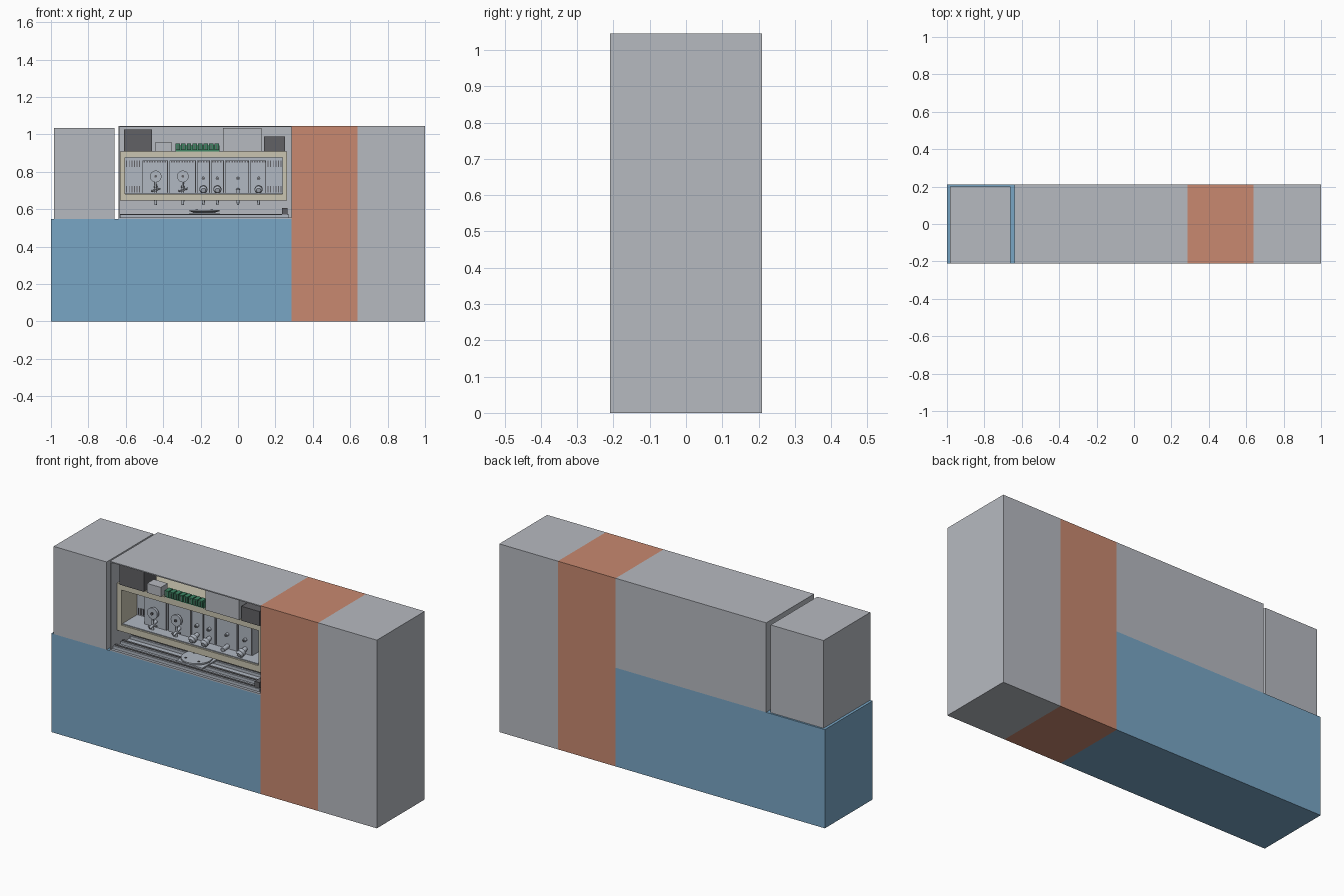
import bpy, bmesh
from mathutils import Matrix, Vector

if "Cube" in bpy.data.objects:
    bpy.data.objects.remove(bpy.data.objects["Cube"])


def material(name, rgb):
    m = bpy.data.materials.new(name)
    m.use_nodes = True
    m.diffuse_color = (*rgb, 1)
    m.node_tree.nodes["Principled BSDF"].inputs["Base Color"].default_value = (*rgb, 1)
    return m


GREY = material("housing grey", (0.47, 0.49, 0.53))
BLUE = material("cabinet blue", (0.19, 0.38, 0.56))
ORANGE = material("band orange", (0.58, 0.25, 0.16))
CREAM = material("frame cream", (0.59, 0.56, 0.44))
DARK = material("dark grey", (0.12, 0.12, 0.13))
GREEN = material("terminal green", (0.05, 0.24, 0.13))
STEEL = material("steel", (0.44, 0.48, 0.54))


def finish(name, bm, mat):
    mesh = bpy.data.meshes.new(name)
    bm.to_mesh(mesh)
    bm.free()
    mesh.materials.append(mat)
    ob = bpy.data.objects.new(name, mesh)
    bpy.context.collection.objects.link(ob)
    return ob


def boxes(name, mat, spans):
    """One object made of boxes, each given as (x0, x1, y0, y1, z0, z1)."""
    bm = bmesh.new()
    for x0, x1, y0, y1, z0, z1 in spans:
        centre = Vector((x0 + x1, y0 + y1, z0 + z1)) / 2
        size = Matrix.Diagonal((x1 - x0, y1 - y0, z1 - z0, 1))
        bmesh.ops.create_cube(bm, size=1, matrix=Matrix.Translation(centre) @ size)
    return finish(name, bm, mat)


def rods(name, mat, items, sides=24):
    """Cylinders or cones, each given as (start, end, start radius, end radius)."""
    bm = bmesh.new()
    for a, b, r0, r1 in items:
        a, b = Vector(a), Vector(b)
        turn = (b - a).to_track_quat("Z", "Y").to_matrix().to_4x4()
        bmesh.ops.create_cone(bm, cap_ends=True, segments=sides, radius1=r0, radius2=r1,
                              depth=(b - a).length,
                              matrix=Matrix.Translation((a + b) / 2) @ turn)
    ob = finish(name, bm, mat)
    bpy.ops.object.select_all(action="DESELECT")
    ob.select_set(True)
    bpy.context.view_layer.objects.active = ob
    bpy.ops.object.shade_smooth_by_angle()
    return ob


F, B = -0.21, 0.21      # front and back planes
TOP, DECK = 1.045, 0.548
L, R = -0.64, 0.285     # work bay sides

# Large housings
boxes("base_cabinet", BLUE, [(-1, R, F, B, 0, DECK)])
boxes("orange_band", ORANGE, [(R, 0.64, F, B, 0, TOP)])
boxes("end_cabinet", GREY, [(0.64, 1, F, B, 0, TOP)])
boxes("side_tower", GREY, [(-0.985, -0.66, F, 0.2, DECK, 1.035)])
boxes("bay_hood", GREY, [
    (L, R, F, B, TOP - 0.006, TOP),
    (L, R, B - 0.006, B, DECK, TOP - 0.006),
    (L, L + 0.006, F, B - 0.006, DECK, TOP - 0.006)])

# Cream instrument frame
FY, BY = -0.16, 0.19
boxes("instrument_frame", CREAM, [
    (-0.63, 0.262, FY, BY, 0.875, 0.908),
    (-0.63, 0.262, FY, BY, 0.645, 0.68),
    (-0.63, -0.605, FY, BY, 0.68, 0.875),
    (0.237, 0.262, FY, BY, 0.68, 0.875)])
boxes("frame_back_panel", STEEL, [(-0.605, 0.237, -0.02, 0, 0.68, 0.875)])
boxes("frame_floor", STEEL, [(-0.605, 0.237, FY + 0.01, -0.02, 0.68, 0.685)])

# Tool modules with seams and top vents
edges = [(-0.51, -0.375), (-0.365, -0.225), (-0.22, -0.15),
         (-0.145, -0.075), (-0.07, 0.06), (0.065, 0.15)]
MY = -0.09
boxes("tool_modules", STEEL, [(a, b, MY, -0.02, 0.685, 0.86) for a, b in edges])
boxes("module_seams", DARK, [
    (b - 0.004, b, MY - 0.003, MY, 0.69, 0.86) for a, b in edges])
vents = []
for a, b in edges:
    n = int((b - a) / 0.014)
    vents += [(a + 0.006 + i * 0.014, a + 0.014 + i * 0.014, MY - 0.003, MY, 0.85, 0.857)
              for i in range(n)]
boxes("module_vents", DARK, vents)

# Louvre slots on both ends of the back panel
slots = []
for start in (-0.598, 0.158):
    for i in range(6):
        x = start + i * 0.014
        slots += [(x, x + 0.005, -0.024, -0.02, z, z + 0.035) for z in (0.825, 0.69)]
boxes("louvre_slots", DARK, slots)

# Wheel spindles
wheels, hubs, stems = [], [], []
for x in (-0.44, -0.295):
    wheels.append(((x, -0.11, 0.775), (x, -0.125, 0.775), 0.031, 0.031))
    hubs.append(((x, MY, 0.775), (x, -0.132, 0.775), 0.007, 0.007))
    stems += [((x, -0.12, 0.685), (x, -0.12, 0.75), 0.007, 0.005),
              ((x - 0.025, -0.12, 0.695), (x + 0.025, -0.12, 0.71), 0.005, 0.005),
              ((x, MY, 0.72), (x, -0.145, 0.70), 0.009, 0.006)]
rods("spindle_wheels", STEEL, wheels, 32)
rods("spindle_hubs", DARK, hubs, 16)
rods("spindle_stems", STEEL, stems, 12)

# Round-nosed knobs and the small ports above them
knobs, ports = [], []
for x in (-0.185, -0.11, 0.11):
    knobs += [((x, MY, 0.715), (x, -0.12, 0.708), 0.011, 0.015),
              ((x, -0.12, 0.708), (x, -0.14, 0.703), 0.021, 0.021),
              ((x, -0.14, 0.703), (x, -0.15, 0.70), 0.021, 0.012)]
for x in (-0.185, -0.11, 0, 0.11):
    ports.append(((x, MY, 0.765), (x, MY - 0.018, 0.765), 0.009, 0.009))
knobs.append(((0, MY, 0.70), (0, -0.135, 0.695), 0.012, 0.012))
rods("tool_knobs", STEEL, knobs)
rods("tool_ports", STEEL, ports, 16)
rods("port_bores", DARK, [((x, y1 - 0.0, z), (x, y1 - 0.003, z), 0.005, 0.005)
                          for _, (x, y1, z), _, _ in ports], 12)
rods("lower_studs", STEEL, [((x, -0.12, 0.622), (x, -0.12, 0.646), 0.006, 0.008)
                            for x in (-0.44, -0.295, -0.185, -0.11, 0, 0.11)], 12)

# Control units standing on the frame
UY, UZ = -0.17, 0.908
boxes("dark_control_boxes", DARK, [(-0.61, -0.46, UY, -0.06, UZ, 1.025),
                                   (0.14, 0.25, UY, -0.06, UZ, 0.988)])
boxes("grey_control_boxes", GREY, [(-0.44, -0.355, UY, -0.11, UZ, 0.96),
                                   (-0.08, 0.125, UY, -0.03, UZ, 1.035)])
boxes("terminal_strip", GREEN, [(-0.335, -0.1, UY + 0.01, -0.12, UZ, 0.94)])
boxes("terminal_blocks", GREEN, [
    (-0.333 + i * 0.0295, -0.309 + i * 0.0295, UY, -0.13, UZ + 0.008, 0.95) for i in range(8)])
boxes("terminal_gaps", DARK, [
    (-0.323 + i * 0.0295, -0.319 + i * 0.0295, UY - 0.003, UY, 0.92, 0.944) for i in range(8)])

# Bay floor, slide rails and turntable
boxes("bay_floor", STEEL, [(L + 0.006, R, F, B - 0.006, DECK, 0.556)])
boxes("slide_rails", STEEL, [(L + 0.01, 0.27, y, y + 0.028, 0.556, 0.572)
                             for y in (-0.195, -0.13, -0.05, 0.03, 0.11)])
boxes("rail_grooves", DARK, [(L + 0.01, 0.27, y + 0.01, y + 0.018, 0.572, 0.575)
                             for y in (-0.195, -0.13, -0.05, 0.03, 0.11)])
boxes("carriage", STEEL, [(-0.26, -0.1, -0.17, -0.04, 0.572, 0.58)])
rods("turntable", STEEL, [((-0.18, -0.105, 0.58), (-0.18, -0.105, 0.588), 0.055, 0.075),
                          ((-0.18, -0.105, 0.588), (-0.18, -0.105, 0.596), 0.08, 0.08)], 40)
rods("turntable_bolts", DARK, [((-0.18 + dx, -0.105 + dy, 0.596),
                                (-0.18 + dx, -0.105 + dy, 0.599), 0.006, 0.006)
                               for dx in (-0.04, 0.04) for dy in (-0.04, 0.04)], 12)
boxes("drive_motor", DARK, [(0.235, 0.265, -0.19, -0.14, 0.565, 0.605)])
